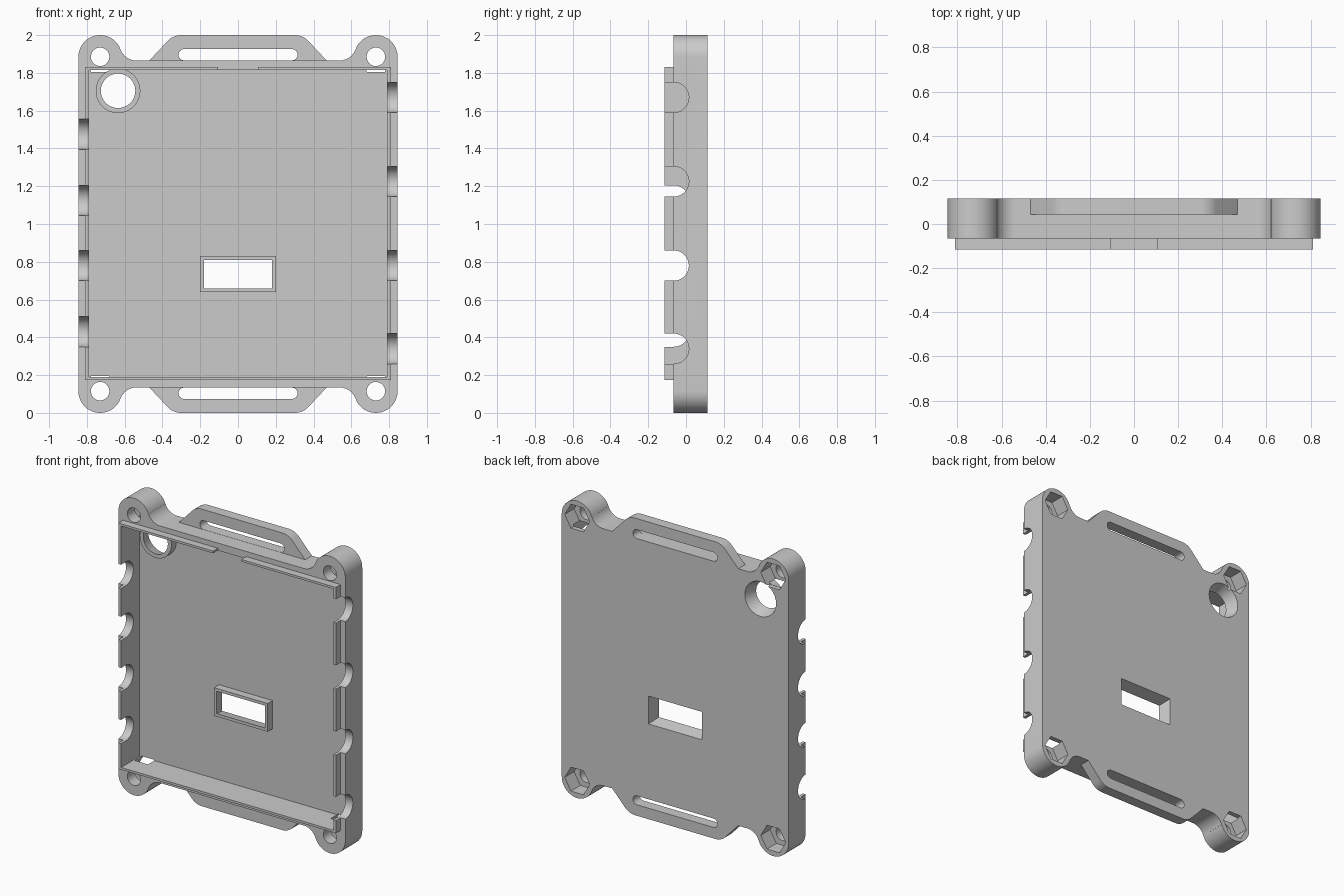
import bpy, bmesh
from math import cos, sin, pi, radians

cube = bpy.data.objects.get("Cube")
if cube:
    bpy.data.objects.remove(cube, do_unlink=True)

grey = bpy.data.materials.new("light_grey_plastic")
grey.use_nodes = True
colour = (0.6, 0.6, 0.6, 1)
grey.diffuse_color = colour
grey.node_tree.nodes["Principled BSDF"].inputs["Base Color"].default_value = colour

BACK, FRONT, FLOOR, LIP = 0.115, -0.065, 0.082, -0.115


def arc(cx, cz, r, a, b, n=12):
    return [(cx + r * cos(radians(a + (b - a) * i / n)),
             cz + r * sin(radians(a + (b - a) * i / n))) for i in range(n + 1)]


def circle(cx, cz, r, n=48):
    return arc(cx, cz, r, 0, 360, n)[:-1]


def rect(x0, x1, z0, z1):
    return [(x0, z0), (x1, z0), (x1, z1), (x0, z1)]


def prism(name, near, d0, d1, far=None, axis="y"):
    """Loft one profile to another along the y axis (or the x axis)."""
    far = far or near
    place = (lambda p, d: (p[0], d, p[1])) if axis == "y" else (lambda p, d: (d, p[0], p[1]))
    bm = bmesh.new()
    a = [bm.verts.new(place(p, d0)) for p in near]
    b = [bm.verts.new(place(p, d1)) for p in far]
    bm.faces.new(a)
    bm.faces.new(b[::-1])
    for i in range(len(a)):
        j = (i + 1) % len(a)
        bm.faces.new((a[j], a[i], b[i], b[j]))
    bmesh.ops.recalc_face_normals(bm, faces=bm.faces)
    mesh = bpy.data.meshes.new(name)
    bm.to_mesh(mesh)
    bm.free()
    mesh.materials.append(grey)
    obj = bpy.data.objects.new(name, mesh)
    bpy.context.collection.objects.link(obj)
    return obj


def cut(obj, cutters):
    for c in cutters:
        mod = obj.modifiers.new("cut", "BOOLEAN")
        mod.operation, mod.solver, mod.object = "DIFFERENCE", "EXACT", c
        bpy.context.view_layer.objects.active = obj
        bpy.ops.object.modifier_apply(modifier=mod.name)


def flip(points):
    return [(x, 2 - z) for x, z in reversed(points)]


# Tray outline: round corner ears blending into the top and bottom edges
quarter = arc(0.73, 1.885, 0.115, 0, 160, 24) + arc(0.537, 1.955, 0.09, -20, -90)
upper = quarter + [(-x, z) for x, z in reversed(quarter)]
tray = prism("tray", upper + flip(upper), FRONT, BACK)

# Cutters: cavity, screw holes, nut pockets
cavity = prism("cavity_cutter", rect(-0.79, 0.79, 0.19, 1.815), -0.3, FLOOR)
holes, pockets = [], []
for x in (-0.73, 0.73):
    for z in (0.115, 1.885):
        holes.append(prism("screw_cutter", circle(x, z, 0.049, 32), -0.3, 0.3))
        pockets.append(prism("nut_cutter", circle(x, z, 0.093, 6), 0.015, 0.3))

# Cutters: cable notches along both sides
notches = []
for side, heights in ((-1, (0.43, 0.78, 1.125, 1.475)), (1, (0.34, 0.78, 1.225, 1.67))):
    for z in heights:
        shape = [(-0.3, z - 0.08)] + arc(FRONT, z, 0.08, -90, 90, 24) + [(-0.3, z + 0.08)]
        notches.append(prism("notch_cutter", shape, side * 0.7, side * 0.95, axis="x"))

# Cutters: flared openings, widest at the back
RIM = 0.03
window = prism("window_cutter", rect(-0.18, 0.18, 0.66, 0.81), RIM - 0.001,
               BACK + 0.001, rect(-0.199, 0.199, 0.641, 0.829))
port = prism("port_cutter", circle(-0.635, 1.705, 0.091), RIM - 0.001,
             BACK + 0.001, circle(-0.635, 1.705, 0.117))

cut(tray, [cavity] + holes + pockets + notches + [window, port])

# Raised rims around the openings
window_rim = prism("window_rim", rect(-0.2, 0.2, 0.64, 0.83), RIM, FLOOR)
cut(window_rim, [window])
port_rim = prism("port_rim", circle(-0.635, 1.705, 0.118), RIM, FLOOR)
cut(port_rim, [port])

# Thin locating lip with a gap at the top
lip = prism("front_lip", rect(-0.81, 0.81, 0.175, 1.83), LIP, FRONT)
gap = prism("gap_cutter", rect(-0.105, 0.105, 1.7, 1.95), -0.3, 0)
cut(lip, [cavity, gap] + notches)

# Strap loops at top and bottom
half = [(0.47, 1.865)] + arc(0.30, 1.9, 0.1, 45, 90, 8)
loop = half + [(-x, z) for x, z in reversed(half)]
slot = arc(0.285, 1.896, 0.03, -90, 90) + arc(-0.285, 1.896, 0.03, 90, 270)
parts = [tray, window_rim, port_rim, lip]
slots = []
for name, shape, hole in (("top_strap_loop", loop, slot),
                          ("bottom_strap_loop", flip(loop), flip(slot))):
    strap = prism(name, shape, 0.043, BACK)
    slots.append(prism("slot_cutter", hole, -0.3, 0.3))
    cut(strap, [slots[-1]])
    parts.append(strap)

# Remove the cutters, then smooth the curved walls
for c in [cavity, gap, window, port] + holes + pockets + notches + slots:
    bpy.data.objects.remove(c, do_unlink=True)
bpy.ops.object.select_all(action="DESELECT")
for p in parts:
    p.select_set(True)
bpy.context.view_layer.objects.active = tray
bpy.ops.object.shade_smooth_by_angle(angle=pi / 6)
